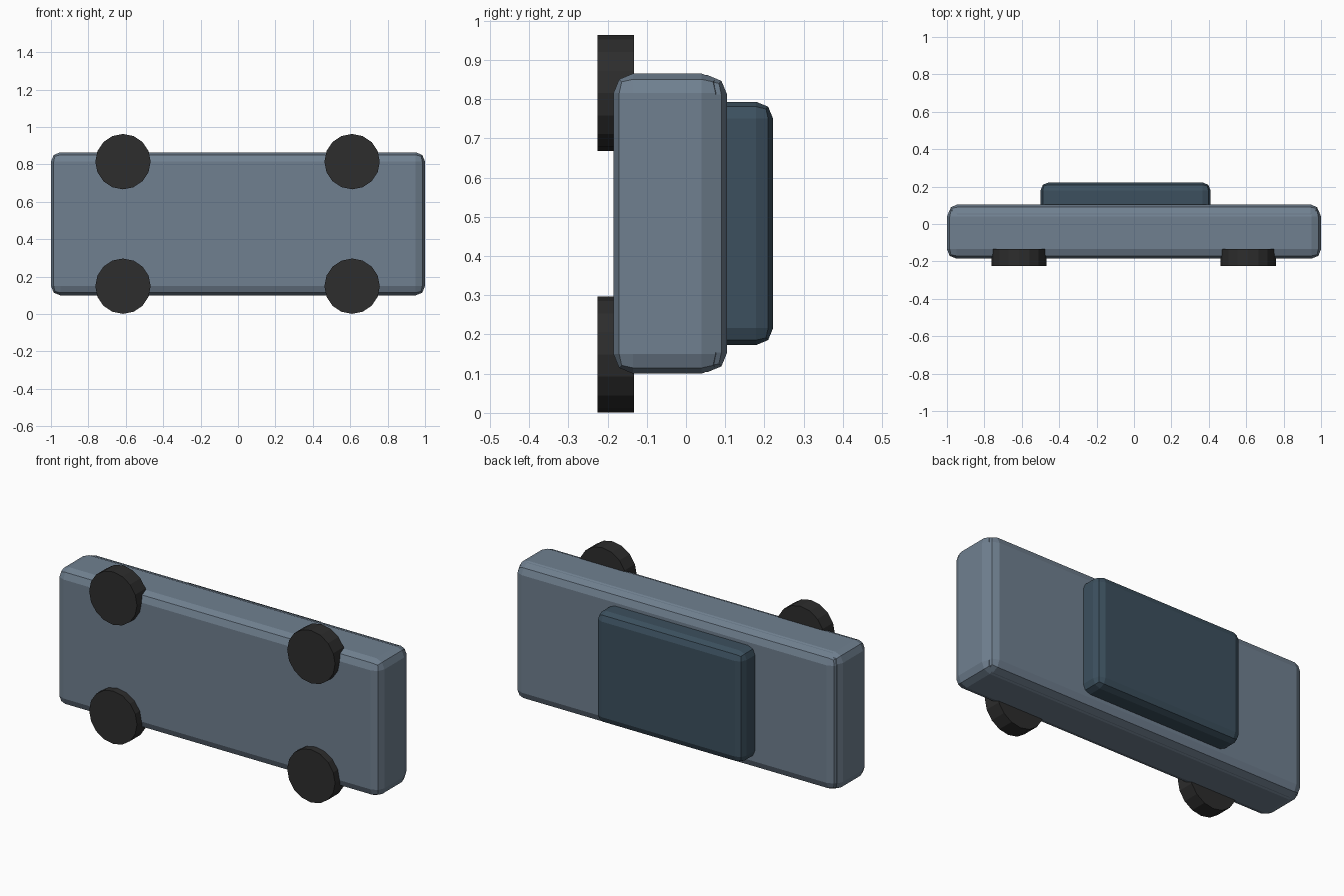
import bpy, bmesh, math
from mathutils import Matrix

if "Cube" in bpy.data.objects:
    bpy.data.objects.remove(bpy.data.objects["Cube"])


def material(name, rgb):
    m = bpy.data.materials.new(name)
    m.diffuse_color = (*rgb, 1)
    m.use_nodes = True
    m.node_tree.nodes["Principled BSDF"].inputs["Base Color"].default_value = m.diffuse_color
    return m


BODY = material("slate grey paint", (0.162, 0.216, 0.279))
GLASS = material("dark blue glass", (0.045, 0.080, 0.112))
RUBBER = material("black rubber", (0.026, 0.026, 0.026))


def finish(bm, name, mat):
    mesh = bpy.data.meshes.new(name)
    bm.to_mesh(mesh)
    bm.free()
    mesh.materials.append(mat)
    ob = bpy.data.objects.new(name, mesh)
    bpy.context.collection.objects.link(ob)
    return ob


def rounded_box(name, mat, lo, hi, bevel):
    """Box between two corners, with two-step rounded edges."""
    bm = bmesh.new()
    size = [b - a for a, b in zip(lo, hi)]
    mid = [(a + b) / 2 for a, b in zip(lo, hi)]
    bmesh.ops.create_cube(bm, size=1, matrix=Matrix.Translation(mid) @ Matrix.Diagonal((*size, 1)))
    ob = finish(bm, name, mat)
    mod = ob.modifiers.new("rounded edges", 'BEVEL')
    mod.width = bevel
    mod.segments = 2
    mod.limit_method = 'NONE'
    return ob


def wheel(name, x, z):
    """Sixteen-sided disc whose axle runs along y."""
    bm = bmesh.new()
    place = Matrix.Translation((x, -0.179, z)) @ Matrix.Rotation(math.pi / 2, 4, 'X')
    bmesh.ops.create_cone(bm, cap_ends=True, segments=16, radius1=0.148,
                          radius2=0.148, depth=0.092, matrix=place)
    return finish(bm, name, RUBBER)


# Lower hull and the slightly smaller upper shell, overlapping
rounded_box("lower_body", BODY, (-1, -0.185, 0.10), (1, 0.09, 0.865), 0.05)
rounded_box("upper_body", BODY, (-0.993, -0.15, 0.104), (0.993, 0.105, 0.861), 0.05)

# Cabin block
rounded_box("cabin", GLASS, (-0.50, 0.0, 0.173), (0.41, 0.222, 0.793), 0.043)

# Four wheels
for end, x in (("rear", -0.615), ("front", 0.61)):
    for side, z in (("lower", 0.149), ("upper", 0.815)):
        wheel(f"{end}_{side}_wheel", x, z)
